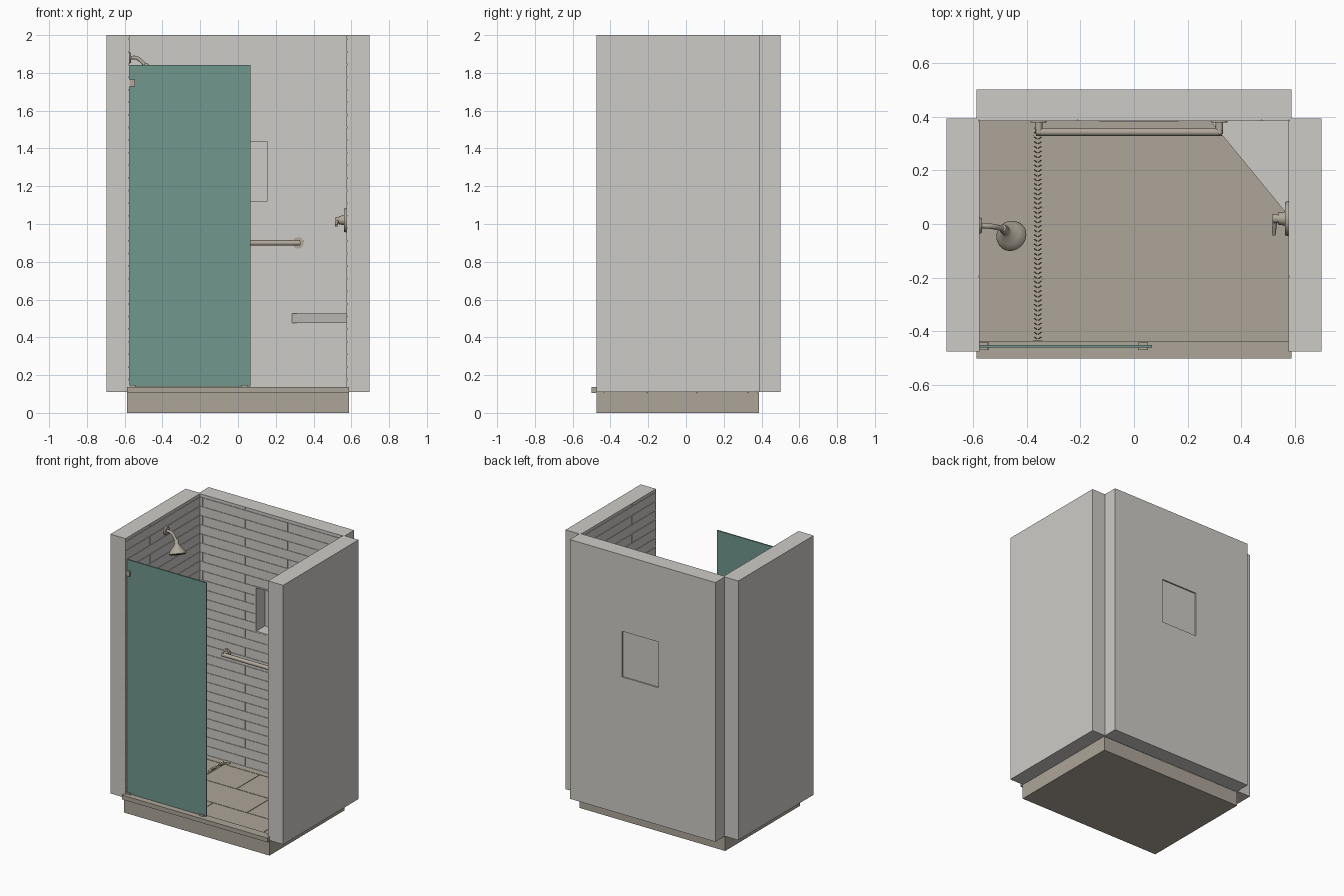
import bpy, bmesh, math
from mathutils import Vector, Matrix

if "Cube" in bpy.data.objects:
    bpy.data.objects.remove(bpy.data.objects["Cube"], do_unlink=True)


def material(name, rgb):
    m = bpy.data.materials.new(name)
    m.use_nodes = True
    m.diffuse_color = (*rgb, 1)
    m.node_tree.nodes["Principled BSDF"].inputs["Base Color"].default_value = (*rgb, 1)
    return m


WALL = material("light grey tile", (0.61, 0.60, 0.57))
STONE = material("warm beige stone", (0.42, 0.375, 0.32))
GLASS = material("teal glass", (0.16, 0.31, 0.27))
METAL = material("brushed nickel", (0.44, 0.39, 0.32))
DARK = material("dark slots", (0.03, 0.027, 0.024))


def finish(name, bm, mat, smooth=False):
    bmesh.ops.recalc_face_normals(bm, faces=bm.faces)
    me = bpy.data.meshes.new(name)
    bm.to_mesh(me)
    bm.free()
    ob = bpy.data.objects.new(name, me)
    bpy.context.collection.objects.link(ob)
    me.materials.append(mat)
    if smooth:
        bpy.ops.object.select_all(action='DESELECT')
        ob.select_set(True)
        bpy.context.view_layer.objects.active = ob
        bpy.ops.object.shade_smooth_by_angle(angle=math.radians(40))
    return ob


def add_box(bm, x, y, z, turn=0):
    """Box from three (low, high) ranges, optionally turned about z."""
    lo, hi = zip(x, y, z)
    lo, hi = Vector(lo), Vector(hi)
    mat = (Matrix.Translation((lo + hi) / 2) @ Matrix.Rotation(turn, 4, 'Z')
           @ Matrix.Diagonal((*(hi - lo), 1)))
    bmesh.ops.create_cube(bm, size=1, matrix=mat)


def boxes(name, mat, *ranges):
    bm = bmesh.new()
    for r in ranges:
        add_box(bm, *r)
    return finish(name, bm, mat)


def add_rod(bm, a, b, r1, r2=None, sides=24):
    """Cylinder or cone between two points."""
    a, b = Vector(a), Vector(b)
    rot = (b - a).to_track_quat('Z', 'Y').to_matrix().to_4x4()
    bmesh.ops.create_cone(bm, cap_ends=True, segments=sides, radius1=r1,
                          radius2=r1 if r2 is None else r2, depth=(b - a).length,
                          matrix=Matrix.Translation((a + b) / 2) @ rot)


def rods(name, mat, *parts):
    bm = bmesh.new()
    for p in parts:
        add_rod(bm, *p)
    return finish(name, bm, mat, True)


# Main dimensions
IN_X, OUT_X, BASE_X = 0.575, 0.697, 0.587
FRONT, IN_Y, OUT_Y = -0.475, 0.383, 0.5
FLOOR, TOP = 0.11, 2.0
COURSE, TILE, GAP, SKIN = 0.0667, 0.685, 0.004, 0.004
NX, NZ = (-0.13, 0.165), (FLOOR + 15 * COURSE, FLOOR + 20 * COURSE)
FULL_Z = (FLOOR, TOP)

# Shower base and curb
boxes("shower_base", STONE, ((-BASE_X, BASE_X), (FRONT, 0.387), (0, FLOOR - 0.004)))
boxes("curb", STONE, ((-BASE_X, BASE_X), (-0.5, -0.437), (0.106, 0.137)))

# Wall cores; the back wall leaves an opening for the niche
for side, s in (("left", 1), ("right", -1)):
    xs = sorted((s * (IN_X + SKIN), s * OUT_X))
    boxes(side + "_wall", WALL, (xs, (FRONT, 0.393), FULL_Z))
back_y = (IN_Y + SKIN, OUT_Y)
boxes("back_wall", WALL,
      ((-BASE_X, NX[0]), back_y, FULL_Z), ((NX[1], BASE_X), back_y, FULL_Z),
      (NX, back_y, (FLOOR, NZ[0])), (NX, back_y, (NZ[1], TOP)))


def courses(lo, hi, joint, hole=None):
    """Running bond of tiles as (low, high, bottom, top), split round a hole."""
    k, z = 0, FLOOR
    while z < TOP - 0.001:
        edges = [lo]
        p = joint - 4 * TILE + (k % 2) * TILE / 2
        while p < hi:
            if p > lo + 0.02:
                edges.append(p)
            p += TILE
        edges.append(hi)
        top = min(z + COURSE, TOP)
        for a, b in zip(edges, edges[1:]):
            spans = [(a, b)]
            if hole and 15 <= k < 20:
                spans = [(a, min(b, hole[0])), (max(a, hole[1]), b)]
            for c, d in spans:
                if d - c > 0.01:
                    yield (c + GAP / 2 * (c > lo), d - GAP / 2 * (d < hi),
                           z + GAP / 2 * (k > 0), top - GAP / 2 * (top < TOP))
        z += COURSE
        k += 1


# Tile skins on the inner wall faces
boxes("back_wall_tiles", WALL, *[((a, b), (IN_Y, IN_Y + SKIN), (c, d))
                                 for a, b, c, d in courses(-IN_X, IN_X, 0.475, NX)])
for side, s in (("left", 1), ("right", -1)):
    xs = sorted((s * IN_X, s * (IN_X + SKIN)))
    boxes(side + "_wall_tiles", WALL, *[(xs, (a, b), (c, d))
                                        for a, b, c, d in courses(FRONT, IN_Y, -0.196)])

# Recessed niche with trim
T, ny = 0.01, (IN_Y - 0.002, 0.49)
boxes("niche", WALL,
      (NX, (0.48, 0.49), NZ),
      ((NX[0], NX[0] + T), ny, NZ), ((NX[1] - T, NX[1]), ny, NZ),
      (NX, ny, (NZ[0], NZ[0] + T)), (NX, ny, (NZ[1] - T, NZ[1])))

# Floor tiles in running bond
rows = [-0.437, -0.205, 0.06, 0.33, IN_Y]
floor = []
for i, (y0, y1) in enumerate(zip(rows, rows[1:])):
    joints = [-0.055, 0.48] if i % 2 == 0 else [-0.32, 0.215]
    xs = [-BASE_X] + joints + [BASE_X]
    floor += [((a + GAP / 2, b - GAP / 2), (y0 + GAP / 2, y1 - GAP / 2), (FLOOR - 0.004, FLOOR))
              for a, b in zip(xs, xs[1:])]
boxes("floor_tiles", STONE, *floor)

# Linear drain with herringbone slots
boxes("drain", METAL, ((-0.376, -0.34), (-0.435, IN_Y), (FLOOR - 0.004, FLOOR + 0.002)))
bm = bmesh.new()
for i in range(46):
    y = -0.424 + i * 0.0173
    for s in (-1, 1):
        x = -0.358 + s * 0.0078
        add_box(bm, (x - 0.0075, x + 0.0075), (y - 0.0025, y + 0.0025),
                (FLOOR + 0.001, FLOOR + 0.003), s * math.radians(35))
finish("drain_slots", bm, DARK)

# Triangular corner bench
bm = bmesh.new()
face = bm.faces.new([bm.verts.new(p) for p in
                     ((0.285, IN_Y, 0.475), (IN_X, IN_Y, 0.475), (IN_X, 0.03, 0.475))])
ext = bmesh.ops.extrude_face_region(bm, geom=[face])
bmesh.ops.translate(bm, vec=(0, 0, 0.05),
                    verts=[v for v in ext["geom"] if isinstance(v, bmesh.types.BMVert)])
finish("corner_bench", bm, WALL)

# Fixed glass screen and its clips
boxes("glass_screen", GLASS, ((-IN_X, 0.067), (-0.46, -0.45), (0.139, 1.843)))
clip_y = (-0.469, -0.441)
boxes("glass_clips", METAL,
      ((-IN_X, -0.545), clip_y, (1.727, 1.765)),
      ((-0.575, -0.54), clip_y, (0.136, 0.148)),
      ((0.015, 0.052), clip_y, (0.136, 0.148)))

# Grab bar with end posts and flanges
bar_y, bar_z = 0.342, 0.9
parts = [((-0.365, bar_y, bar_z), (0.328, bar_y, bar_z), 0.014)]
for x in (-0.355, 0.318):
    parts += [((x, bar_y - 0.008, bar_z), (x, IN_Y, bar_z), 0.014),
              ((x, IN_Y - 0.006, bar_z), (x, IN_Y, bar_z), 0.03)]
rods("grab_bar", METAL, *parts)

# Mixer valve: plate, hub and lever
vy, vz = 0.02, 1.02
rods("mixer_valve", METAL,
     ((IN_X, vy, vz), (0.562, vy, vz), 0.065, 0.062, 32),
     ((0.562, vy, vz), (0.535, vy, vz), 0.026, 0.022),
     ((0.537, vy, vz), (0.515, vy, vz), 0.017),
     ((0.525, vy, vz), (0.52, -0.04, 0.992), 0.009, 0.007))

# Shower arm: bent tube with a wall flange
curve = bpy.data.curves.new("shower_arm", 'CURVE')
curve.dimensions = '3D'
curve.bevel_depth, curve.bevel_resolution, curve.use_fill_caps = 0.01, 4, True
sp = curve.splines.new('BEZIER')
neck = Vector((-0.485, -0.018, 1.835))
path = [Vector((-IN_X, -0.006, 1.88)), Vector((-0.535, -0.008, 1.878)), neck]
sp.bezier_points.add(len(path) - 1)
for bp, p in zip(sp.bezier_points, path):
    bp.co = p
    bp.handle_left_type = bp.handle_right_type = 'AUTO'
arm = bpy.data.objects.new("shower_arm", curve)
bpy.context.collection.objects.link(arm)
curve.materials.append(METAL)
rods("shower_arm_flange", METAL, ((-IN_X, -0.006, 1.88), (-0.566, -0.006, 1.88), 0.032, 0.026))

# Shower head: lathed bell tilted into the room
aim = Vector((0.034, -0.031, -0.09)).normalized()
tilt = Matrix.Translation(neck) @ aim.to_track_quat('Z', 'Y').to_matrix().to_4x4()
bell = [(0, -0.012), (0.013, -0.01), (0.017, 0.005), (0.014, 0.02), (0.022, 0.035),
        (0.042, 0.058), (0.056, 0.075), (0.058, 0.088), (0.053, 0.092), (0, 0.092)]
bm = bmesh.new()
vs = [bm.verts.new((r, 0, z)) for r, z in bell]
es = [bm.edges.new(e) for e in zip(vs, vs[1:])]
bmesh.ops.spin(bm, geom=vs + es, cent=(0, 0, 0), axis=(0, 0, 1),
               angle=2 * math.pi, steps=32)
bmesh.ops.remove_doubles(bm, verts=bm.verts, dist=0.0001)
bm.transform(tilt)
finish("shower_head", bm, METAL, True)

# Spray nozzles in rings
bm = bmesh.new()
for ring, count in ((0.015, 6), (0.03, 12), (0.044, 18)):
    for i in range(count):
        a = 2 * math.pi * i / count
        x, y = ring * math.cos(a), ring * math.sin(a)
        add_rod(bm, (x, y, 0.09), (x, y, 0.096), 0.003, 0.002, 8)
bm.transform(tilt)
finish("spray_nozzles", bm, DARK)
